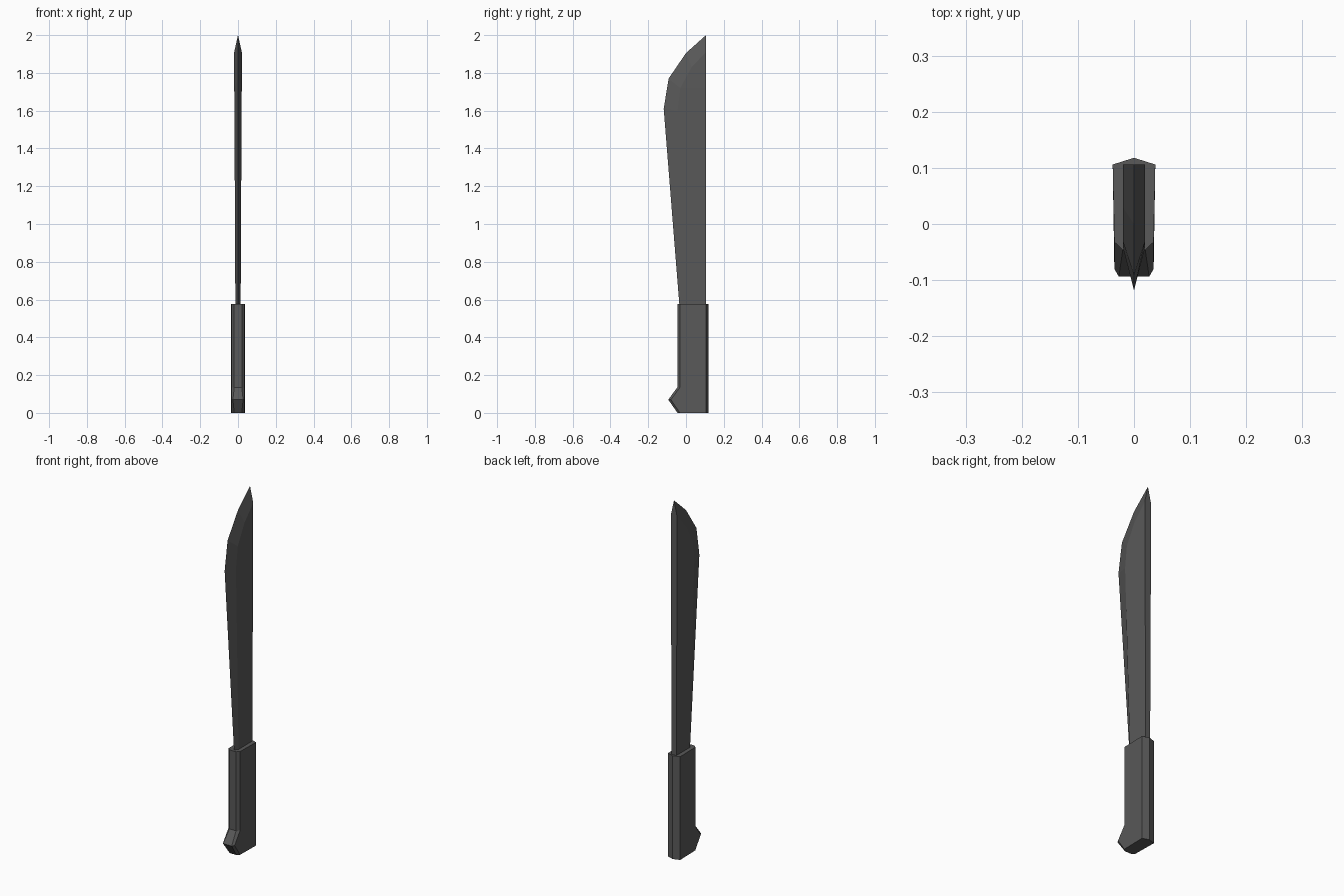
import bpy

cube = bpy.data.objects.get("Cube")
if cube:
    bpy.data.objects.remove(cube)


def make_material(name, colour):
    mat = bpy.data.materials.new(name)
    mat.use_nodes = True
    mat.diffuse_color = colour
    bsdf = mat.node_tree.nodes["Principled BSDF"]
    bsdf.inputs["Base Color"].default_value = colour
    return mat


def make_object(name, verts, faces, mat):
    mesh = bpy.data.meshes.new(name)
    mesh.from_pydata(verts, [], faces)
    mesh.validate()
    obj = bpy.data.objects.new(name, mesh)
    bpy.context.collection.objects.link(obj)
    mesh.materials.append(mat)
    # consistent outward normals
    bpy.context.view_layer.objects.active = obj
    obj.select_set(True)
    bpy.ops.object.mode_set(mode='EDIT')
    bpy.ops.mesh.select_all(action='SELECT')
    bpy.ops.mesh.remove_doubles(threshold=0.0005)
    bpy.ops.mesh.normals_make_consistent(inside=False)
    bpy.ops.object.mode_set(mode='OBJECT')
    obj.select_set(False)
    return obj


def loft(name, rings, mat):
    """Join equal-sized closed rings and cap both ends."""
    n = len(rings[0])
    verts = [v for ring in rings for v in ring]
    faces = [(r * n + i, r * n + (i + 1) % n, (r + 1) * n + (i + 1) % n, (r + 1) * n + i)
             for r in range(len(rings) - 1) for i in range(n)]
    faces += [tuple(range(n)), tuple(range(len(verts) - n, len(verts)))]
    return make_object(name, verts, faces, mat)


dark_steel = make_material("dark_grey", (0.1, 0.1, 0.1, 1))

# Blade: cutting edge (y, z), bevel line (y, z), half thickness
SPINE = 0.106
blade_rows = [
    (-0.035, 0.57, -0.015, 0.57, 0.014),
    (-0.118, 1.61, -0.045, 1.60, 0.019),
    (-0.092, 1.77, -0.030, 1.72, 0.020),
    (0.000, 1.905, 0.030, 1.83, 0.020),
]
rings = []
for ey, ez, by, bz, w in blade_rows:
    rings.append([(0, ey, ez), (w, by, bz), (w, SPINE, bz),
                  (-w, SPINE, bz), (-w, by, bz)])
# Point of the blade, where the bevels run out on the spine
w, bz = 0.020, 1.91
rings.append([(0, SPINE, 2.0), (w, SPINE, bz), (w, SPINE, bz),
              (-w, SPINE, bz), (-w, SPINE, bz)])
loft("blade", rings, dark_steel)

# Handle: front y, chamfer y, front half width, z; with hooked pommel
handle_rows = [
    (-0.045, -0.032, 0.020, 0.0),
    (-0.094, -0.080, 0.027, 0.07),
    (-0.046, -0.032, 0.020, 0.135),
    (-0.046, -0.032, 0.020, 0.577),
]
rings = []
for fy, cy, fw, z in handle_rows:
    half = [(fw, fy, z), (0.035, cy, z), (0.038, 0.106, z)]
    rings.append(half + [(0, 0.118, z)] + [(-x, y, h) for x, y, h in reversed(half)])
loft("handle", rings, dark_steel)
